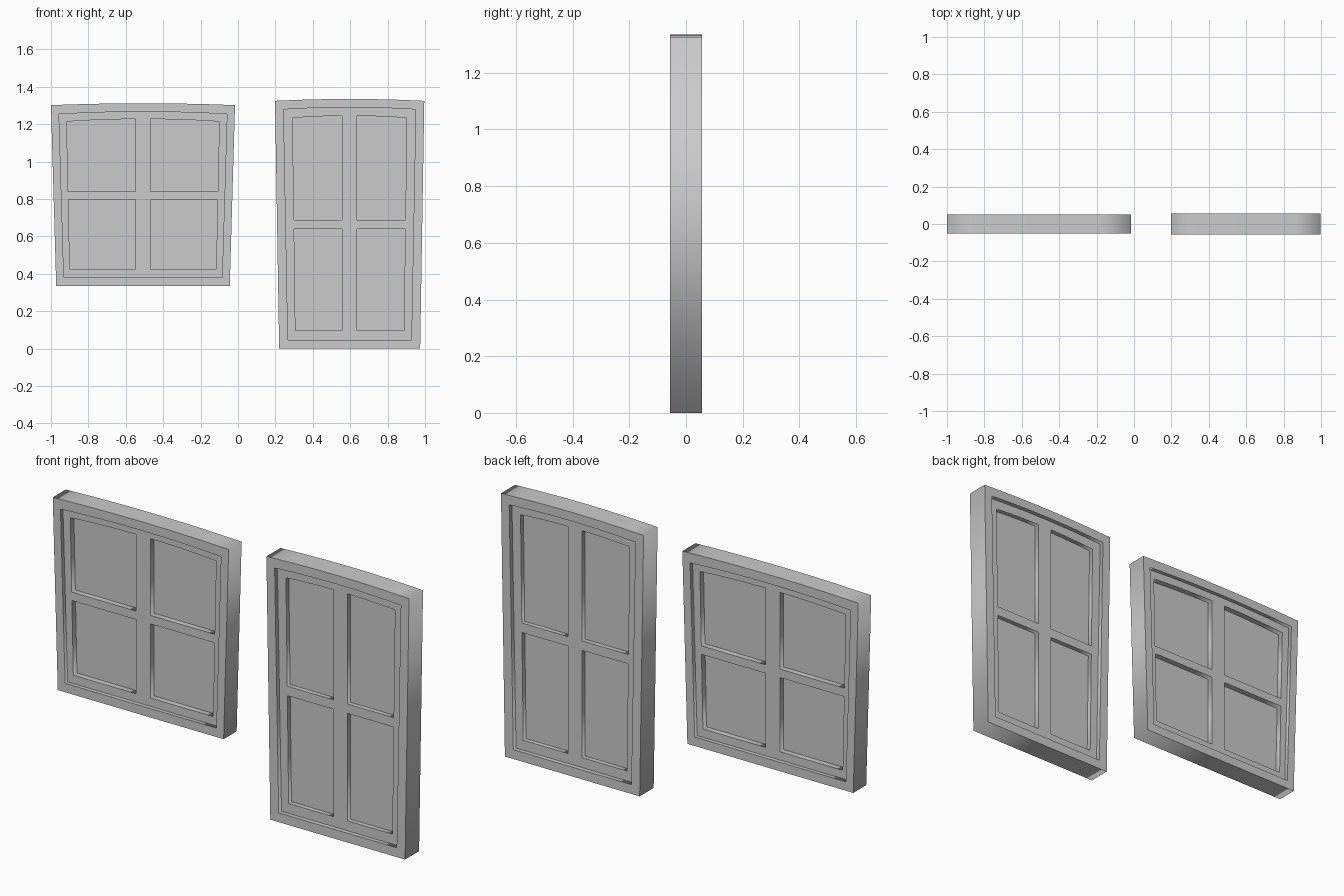
import bpy
from math import pi

if "Cube" in bpy.data.objects:
    bpy.data.objects.remove(bpy.data.objects["Cube"])


def make_slab(name, loops, half_depth):
    """Filled outline (with holes) in the x-z plane, extruded along y."""
    cu = bpy.data.curves.new(name, 'CURVE')
    cu.dimensions = '2D'
    cu.fill_mode = 'BOTH'
    cu.extrude = half_depth
    for pts in loops:
        sp = cu.splines.new('POLY')
        sp.points.add(len(pts) - 1)
        for p, (x, z) in zip(sp.points, pts):
            p.co = (x, z, 0, 1)
        sp.use_cyclic_u = True
    ob = bpy.data.objects.new(name, cu)
    ob.rotation_euler = (pi / 2, 0, 0)
    bpy.context.collection.objects.link(ob)
    bpy.ops.object.select_all(action='DESELECT')
    ob.select_set(True)
    bpy.context.view_layer.objects.active = ob
    bpy.ops.object.convert(target='MESH')
    bpy.ops.object.transform_apply(location=False, rotation=True, scale=False)
    return bpy.context.object


def outline(c, bottom, top, z0, z1, rise, half, n=6):
    """Tapered outline with a shallow arched top; bottom/top are (left, right)."""
    pts = [(bottom[0], z0), (bottom[1], z0)]
    for i in range(n + 1):
        x = top[1] + (top[0] - top[1]) * i / n
        pts.append((x, z1 + rise * (1 - ((x - c) / half) ** 2)))
    return pts


def build(name, c, half_depth, sash_depth, panel_depth, outer, inner, pane, bar, rail):
    # outer, inner, pane: (half width at bottom, half width at top, z bottom, z top, rise)
    def full(s, grow=0.0):
        b, t, z0, z1, r = s
        b, t = b + grow, t + grow
        return outline(c, (c - b, c + b), (c - t, c + t), z0 - grow, z1 + grow, r, t)

    make_slab(name + "_frame", [full(outer), full(inner)], half_depth)

    # Four openings either side of the vertical bar and the cross rail
    b, t, z0, z1, r = pane
    width = lambda z: b + (t - b) * (z - z0) / (z1 - z0)
    holes = []
    for lo, hi, rise in ((z0, rail[0], 0), (rail[1], z1, r)):
        wl, wh = width(lo), width(hi)
        holes.append(outline(c, (c - wl, c - bar), (c - wh, c - bar), lo, hi, rise, t, 3))
        holes.append(outline(c, (c + bar, c + wl), (c + bar, c + wh), lo, hi, rise, t, 3))
    make_slab(name + "_sash", [full(inner, 0.002)] + holes, sash_depth)

    # Thin infill panel behind the bars
    make_slab(name + "_panel", [full(pane, 0.01)], panel_depth)


build("window", -0.508, 0.052, 0.032, 0.003,
      (0.464, 0.492, 0.335, 1.302, 0.010),
      (0.423, 0.449, 0.380, 1.254, 0.013),
      (0.391, 0.408, 0.422, 1.214, 0.014), 0.04, (0.797, 0.840))
build("door", 0.597, 0.056, 0.034, 0.011,
      (0.377, 0.399, 0.0, 1.325, 0.010),
      (0.330, 0.353, 0.047, 1.279, 0.011),
      (0.290, 0.305, 0.097, 1.234, 0.011), 0.04, (0.640, 0.688))
